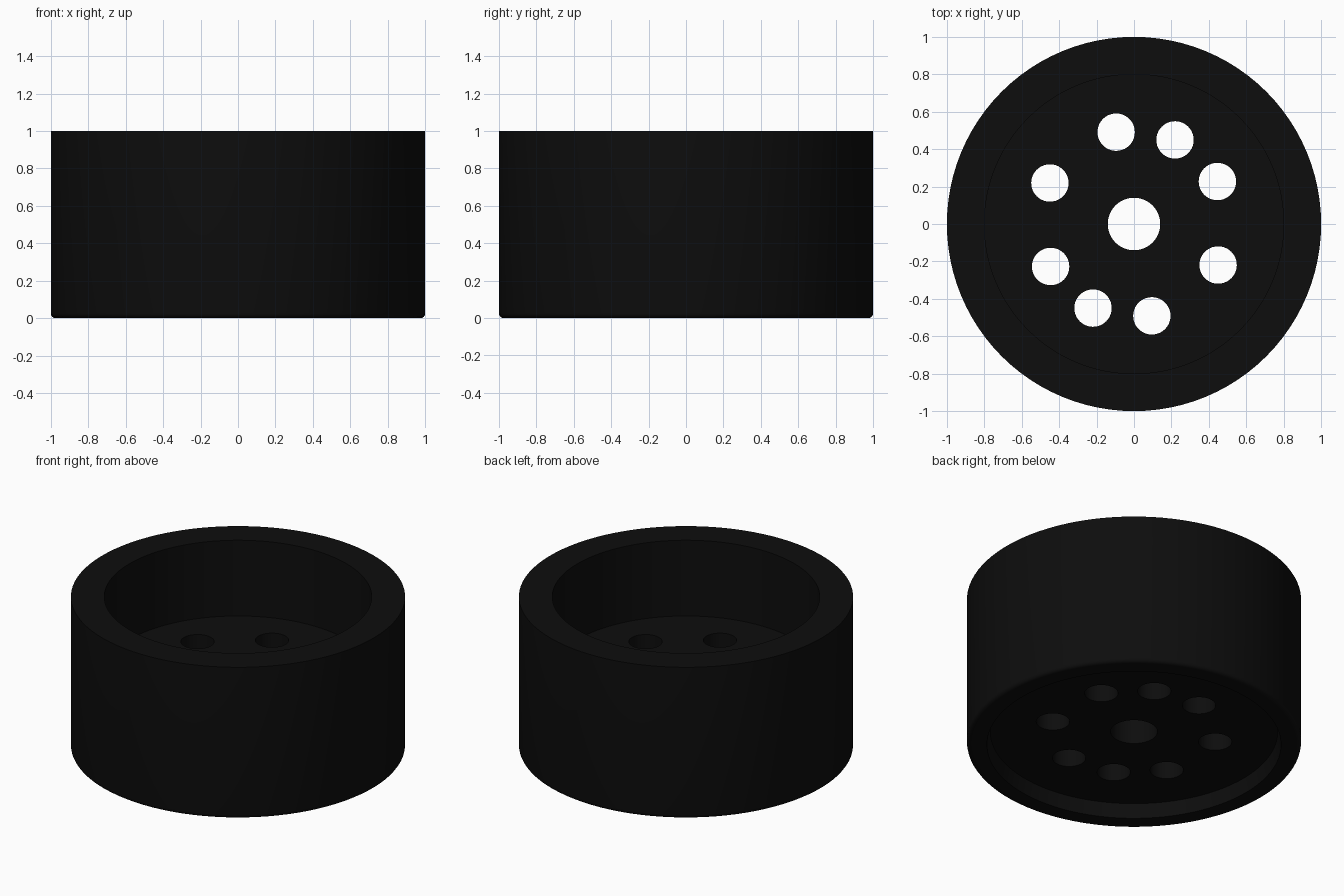
import bpy, bmesh, math
from mathutils import Matrix, Vector

if "Cube" in bpy.data.objects:
    bpy.data.objects.remove(bpy.data.objects["Cube"], do_unlink=True)

SEGMENTS = 96
FLOOR, RECESS = 0.5, 0.09      # top and underside of the inner web

black = bpy.data.materials.new("matte black")
black.use_nodes = True
black.diffuse_color = (0.004, 0.004, 0.004, 1)
black.node_tree.nodes["Principled BSDF"].inputs["Base Color"].default_value = black.diffuse_color


def add_object(name, bm):
    bmesh.ops.recalc_face_normals(bm, faces=bm.faces)
    mesh = bpy.data.meshes.new(name)
    bm.to_mesh(mesh)
    bm.free()
    mesh.materials.append(black)
    obj = bpy.data.objects.new(name, mesh)
    bpy.context.collection.objects.link(obj)
    return obj


def lathe(name, profile):
    """Revolve a closed (radius, height) outline around z."""
    bm = bmesh.new()
    verts = [bm.verts.new((r, 0, z)) for r, z in profile]
    edges = [bm.edges.new((a, b)) for a, b in zip(verts, verts[1:] + verts[:1])]
    bmesh.ops.spin(bm, geom=verts + edges, cent=(0, 0, 0), axis=(0, 0, 1),
                   angle=math.tau, steps=SEGMENTS, use_merge=True)
    bmesh.ops.remove_doubles(bm, verts=bm.verts, dist=1e-5)
    return add_object(name, bm)


def fillet(cx, cz, radius, start, end, steps=4):
    angles = [math.radians(start + (end - start) * i / steps) for i in range(steps + 1)]
    return [(cx + radius * math.cos(a), cz + radius * math.sin(a)) for a in angles]


# Cup-shaped body: centre bore, recessed underside, rounded foot, deep top pocket
body = lathe("round_housing",
             [(0.14, FLOOR), (0.14, RECESS), (0.86, RECESS), (0.88, 0)]
             + fillet(0.975, 0.025, 0.025, -90, 0)
             + [(1, 1), (0.8, 1), (0.8, FLOOR)])

# Ring of eight through holes, unevenly spaced
bm = bmesh.new()
for angle in (27, 64, 101, 154, 207, 244, 281, 334):
    centre = Matrix.Rotation(math.radians(angle), 3, "Z") @ Vector((0.5, 0, 0.3))
    bmesh.ops.create_cone(bm, cap_ends=True, segments=40, radius1=0.1, radius2=0.1,
                          depth=0.8, matrix=Matrix.Translation(centre))
cutter = add_object("hole_cutter", bm)
cutter.hide_render = True

cut = body.modifiers.new("holes", "BOOLEAN")
cut.operation = "DIFFERENCE"
cut.solver = "EXACT"
cut.object = cutter

bpy.ops.object.select_all(action="DESELECT")
body.select_set(True)
bpy.context.view_layer.objects.active = body
bpy.ops.object.modifier_apply(modifier=cut.name)
bpy.data.objects.remove(cutter, do_unlink=True)
bpy.ops.object.shade_smooth_by_angle(angle=math.radians(35))
